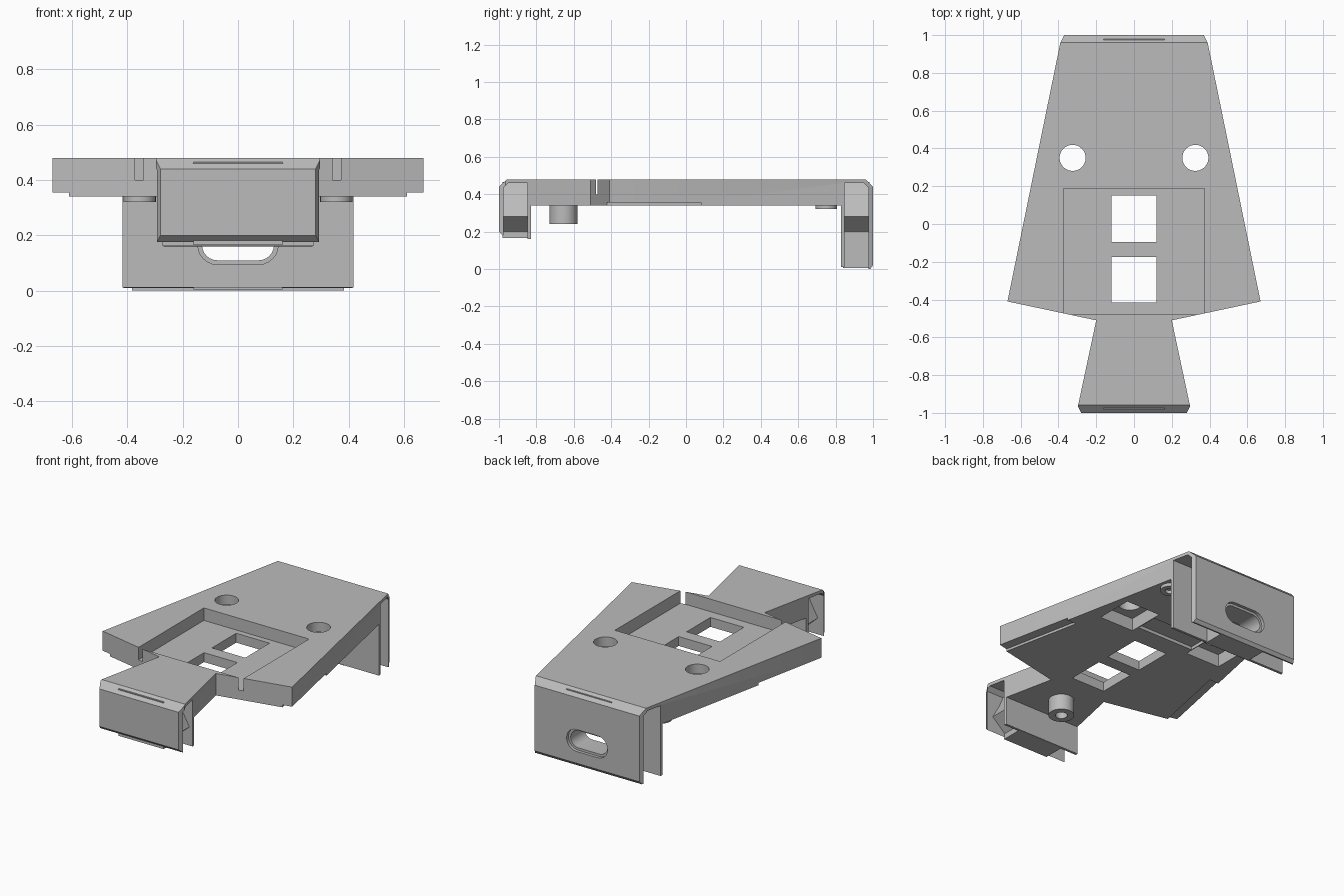
import bpy, bmesh, math
from mathutils import Vector

if "Cube" in bpy.data.objects:
    bpy.data.objects.remove(bpy.data.objects["Cube"])

grey = bpy.data.materials.new("mid_grey")
grey.diffuse_color = (0.5, 0.5, 0.5, 1)
grey.use_nodes = True
grey.node_tree.nodes["Principled BSDF"].inputs["Base Color"].default_value = grey.diffuse_color

def prism(name, pts, lo, hi, axis='z'):
    """Extrude a 2D profile along z (x,y), y (x,z) or x (y,z)."""
    place = {'z': lambda a, b, h: (a, b, h), 'y': lambda a, b, h: (a, h, b),
             'x': lambda a, b, h: (h, a, b)}[axis]
    bm = bmesh.new()
    vs = [bm.verts.new(place(a, b, lo)) for a, b in pts]
    f = bm.faces.new(vs)
    top = bmesh.ops.extrude_face_region(bm, geom=[f])['geom']
    d = Vector(place(0, 0, hi)) - Vector(place(0, 0, lo))
    bmesh.ops.translate(bm, vec=d, verts=[v for v in top if isinstance(v, bmesh.types.BMVert)])
    bmesh.ops.recalc_face_normals(bm, faces=bm.faces)
    me = bpy.data.meshes.new(name)
    bm.to_mesh(me)
    bm.free()
    me.materials.append(grey)
    ob = bpy.data.objects.new(name, me)
    bpy.context.collection.objects.link(ob)
    return ob

def rect(x0, x1, y0, y1):
    return [(x0, y0), (x1, y0), (x1, y1), (x0, y1)]

def box(name, x0, x1, y0, y1, z0, z1):
    return prism(name, rect(x0, x1, y0, y1), z0, z1)

def circle(x, y, r, n=32):
    return [(x + r * math.cos(2 * math.pi * i / n), y + r * math.sin(2 * math.pi * i / n)) for i in range(n)]

def stadium(half, z, r, n=12):
    right = [(half + r * math.sin(math.pi * i / n), z - r * math.cos(math.pi * i / n)) for i in range(n + 1)]
    return right + [(-x, 2 * z - b) for x, b in right]

def mirror(half):
    return half + [(-x, y) for x, y in reversed(half)]

def combine(ob, other, op='DIFFERENCE'):
    m = ob.modifiers.new("b", 'BOOLEAN')
    m.operation, m.solver, m.object = op, 'EXACT', other
    dg = bpy.context.evaluated_depsgraph_get()
    me = bpy.data.meshes.new_from_object(ob.evaluated_get(dg))
    ob.modifiers.clear()
    ob.data = me
    bpy.data.objects.remove(other)

# Tapered body with a neck, full height
body = prism("mount_body", mirror([(0.28, -1), (0.297, -0.965), (0.2, -0.51), (0.67, -0.41),
                                   (0.39, 0.96), (0.37, 1)]), 0, 0.48)
cuts = [
    # space below the plate, leaving the two end tabs
    box("c", -1, 1, -0.83, 0.83, -1, 0.34),
    # tab bottoms, slightly sloped
    prism("c", [(-1.1, -1), (-0.7, -1), (-0.7, 0.15), (-0.83, 0.16), (-0.97, 0.172), (-1.0, 0.2), (-1.1, 0.25)], -1, 1, 'x'),
    prism("c", [(0.7, -1), (1.1, -1), (1.1, 0.06), (1, 0.02), (0.985, 0.0), (0.83, 0.012), (0.7, 0.02)], -1, 1, 'x'),
    # sloped top edges
    prism("c", [(-0.915, 0.52), (-1.1, 0.52), (-1.1, 0.351), (-1, 0.44)], -1, 1, 'x'),
    prism("c", [(0.92, 0.52), (1.1, 0.52), (1.1, 0.34), (1, 0.44)], -1, 1, 'x'),
    # sideways gaps inside the tabs
    prism("c", [(-0.975, -1), (-0.848, -1), (-0.848, 0.46), (-0.95, 0.46), (-0.975, 0.435)], -1, 1, 'x'),
    prism("c", [(0.848, -1), (0.975, -1), (0.975, 0.435), (0.95, 0.46), (0.848, 0.46)], -1, 1, 'x'),
    # top tray and its windows
    box("c", -0.372, 0.372, -0.48, 0.187, 0.40, 0.6),
    box("c", -0.118, 0.118, -0.095, 0.15, 0.2, 0.6),
    box("c", -0.118, 0.118, -0.415, -0.175, 0.2, 0.6),
    # shallow bridge recess underneath
    box("c", -0.2, 0.2, 0.28, 0.42, 0.2, 0.36),
    # long slot through the back tab
    prism("c", stadium(0.075, 0.165, 0.07), 0.7, 1.1, 'y'),
]
for s in (-1, 1):
    cuts += [
        # screw holes with square pockets below
        prism("c", circle(s * 0.325, 0.35, 0.069), 0.2, 0.6),
        box("c", s * 0.325 - 0.12, s * 0.325 + 0.12, 0.23, 0.47, 0.2, 0.42),
        # stepped lower side edges
        prism("c", [(s * 0.61, -0.5), (s * 0.8, -0.5), (s * 0.8, 0.08), (s * 0.507, 0.08), (s * 0.61, -0.42)], 0.2, 0.355),
    ]
for c in cuts:
    combine(body, c)

# Barbed core blocks inside the tabs
def core(name, y0, y1, zb):
    return prism(name, mirror([(0.16, zb), (0.16, 0.2), (0.25, 0.28), (0.2, 0.37), (0.16, 0.465)]), y0, y1, 'y')

core("front_tab_core", -0.98, -0.84, 0.165)
back_core = core("back_tab_core", 0.84, 0.98, 0.005)
combine(back_core, prism("c", stadium(0.075, 0.165, 0.055), 0.7, 1.1, 'y'))

# Hollow post under the neck and two low bosses near the back
def tube(name, x, y, r, hole, z0, z1):
    ob = prism(name, circle(x, y, r), z0, z1)
    combine(ob, prism("c", circle(x, y, hole), z0 - 0.1, z1 - 0.02))
    return ob

tubes = [tube("neck_post", 0, -0.655, 0.075, 0.035, 0.24, 0.36)]
for s, side in ((-1, "left"), (1, "right")):
    tubes.append(tube(side + "_boss", s * 0.355, 0.75, 0.058, 0.03, 0.32, 0.36))

# Smooth the rounded walls, keep the edges crisp
for ob in bpy.context.scene.objects:
    ob.select_set(True)
    bpy.context.view_layer.objects.active = ob
bpy.ops.object.shade_smooth_by_angle(angle=math.radians(25))
